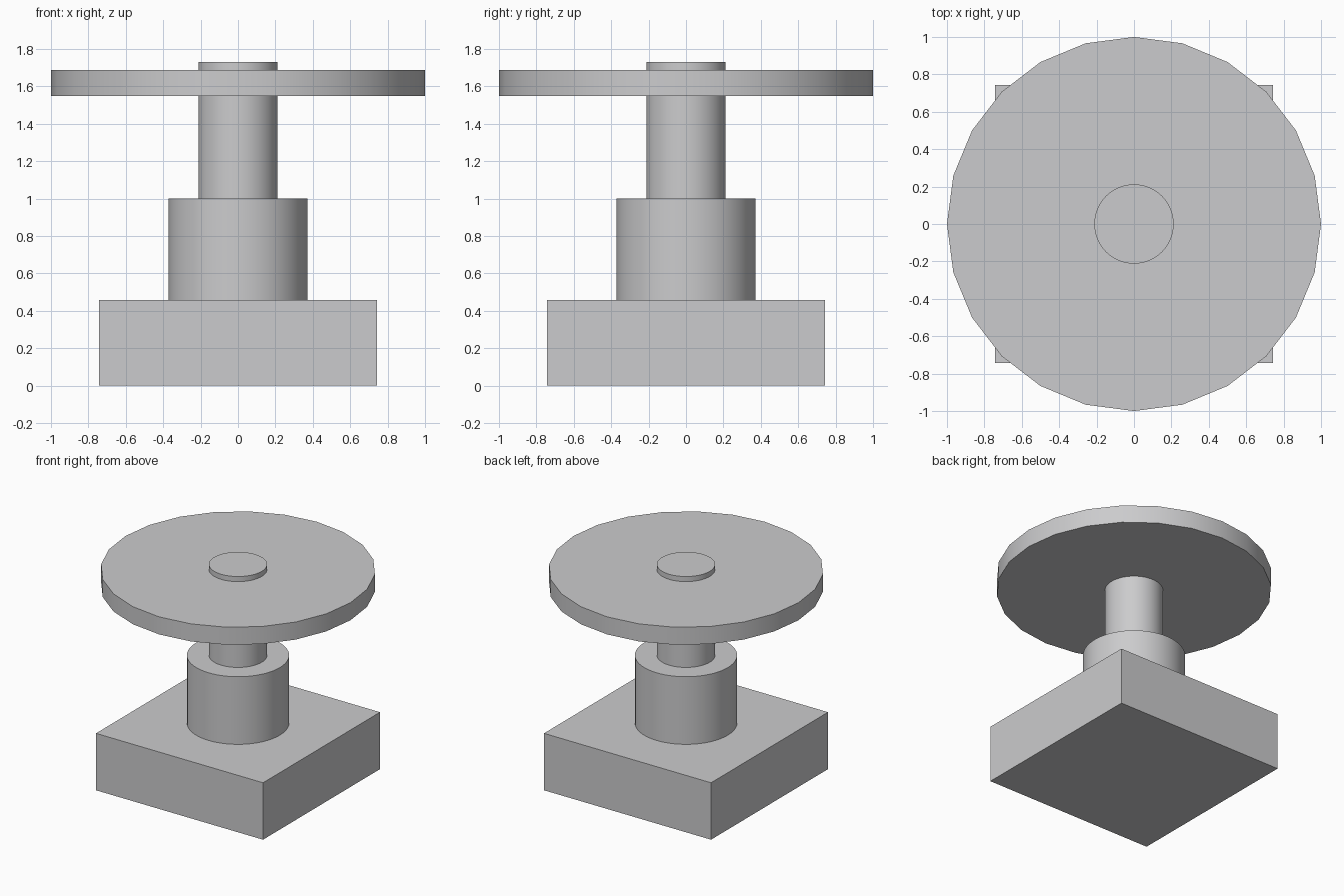
import bpy
import math

default = bpy.data.objects.get("Cube")
if default:
    bpy.data.objects.remove(default, do_unlink=True)

# One plain grey for the whole model
grey = bpy.data.materials.new("plain_grey")
grey.use_nodes = True
colour = (0.6, 0.6, 0.61, 1)
grey.diffuse_color = colour
grey.node_tree.nodes["Principled BSDF"].inputs["Base Color"].default_value = colour


def finish(name):
    obj = bpy.context.object
    obj.name = name
    obj.data.materials.append(grey)
    return obj


def cylinder(name, radius, bottom, top, sides):
    bpy.ops.mesh.primitive_cylinder_add(
        vertices=sides, radius=radius, depth=top - bottom,
        location=(0, 0, (bottom + top) / 2))
    finish(name)
    bpy.ops.object.shade_smooth_by_angle(angle=math.radians(30))


# Square base block
base_height = 0.457
half_width = 0.742
bpy.ops.mesh.primitive_cube_add(size=1, location=(0, 0, base_height / 2))
base = finish("base_block")
base.scale = (2 * half_width, 2 * half_width, base_height)
bpy.ops.object.transform_apply(location=False, rotation=False, scale=True)

# Thick collar, slim shaft rising through the disc, and faceted disc
cylinder("collar", 0.372, base_height, 1.0, 64)
cylinder("shaft", 0.212, 1.0, 1.73, 64)
cylinder("disc", 1.0, 1.548, 1.689, 24)
